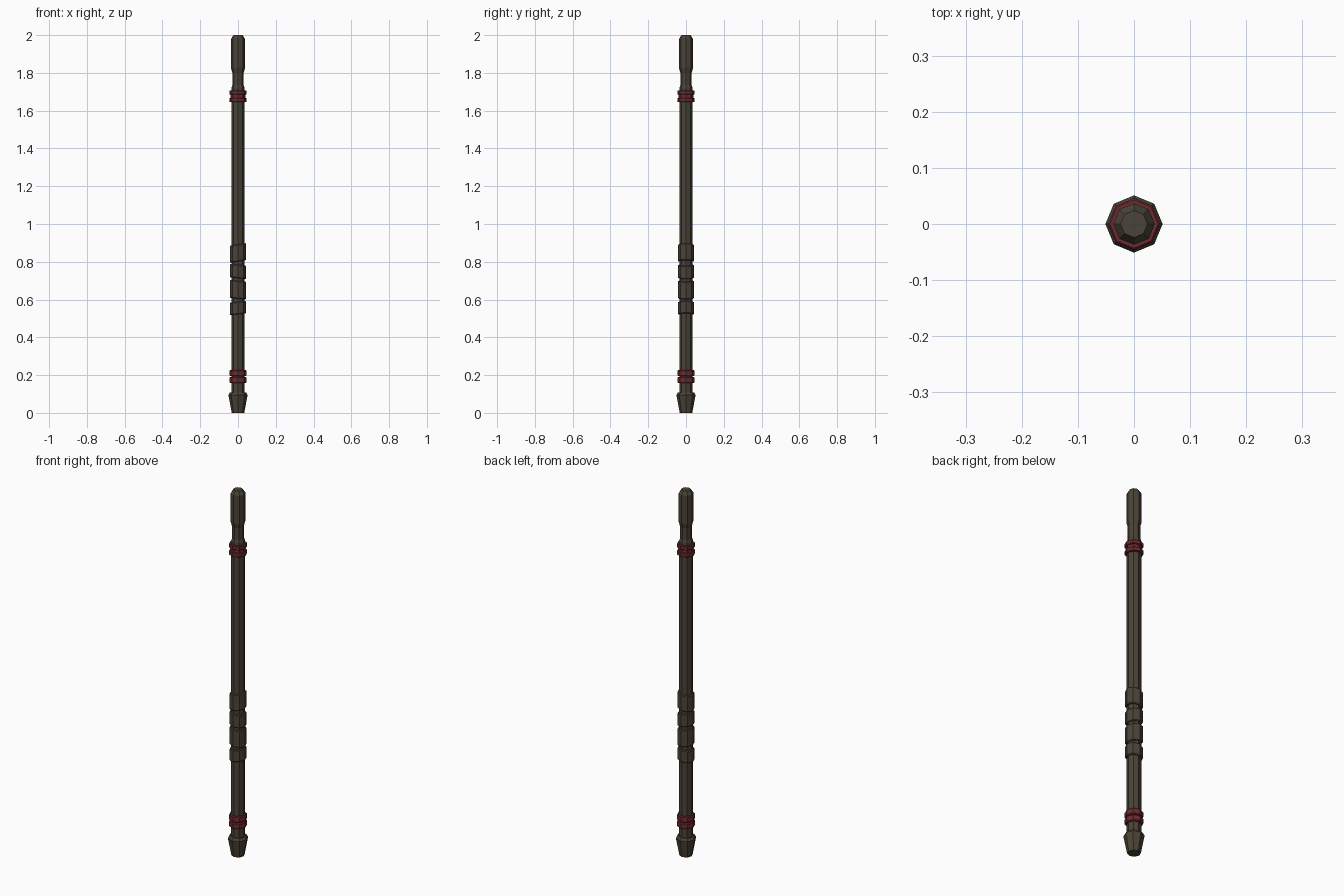
import bpy, bmesh, math

if "Cube" in bpy.data.objects:
    bpy.data.objects.remove(bpy.data.objects["Cube"])

def material(name, rgb):
    m = bpy.data.materials.new(name)
    m.diffuse_color = (*rgb, 1)
    m.use_nodes = True
    m.node_tree.nodes["Principled BSDF"].inputs["Base Color"].default_value = m.diffuse_color
    return m

wood = material("dark_wood", (0.069, 0.056, 0.038))
red = material("dark_red", (0.150, 0.024, 0.028))

def lathe(name, profile, mat, tilt=0.0):
    """Eight-sided closed solid from (radius, z) rings; tilt slants it along x."""
    bm = bmesh.new()
    rings = []
    for r, z in profile:
        ring = []
        for i in range(8):
            a = i * math.pi / 4
            x, y = r * math.cos(a), r * math.sin(a)
            ring.append(bm.verts.new((x, y, z + tilt * x)))
        rings.append(ring)
    for lo, hi in zip(rings, rings[1:]):
        for i in range(8):
            j = (i + 1) % 8
            bm.faces.new((lo[i], lo[j], hi[j], hi[i]))
    bm.faces.new(rings[0][::-1])
    bm.faces.new(rings[-1])
    me = bpy.data.meshes.new(name)
    bm.to_mesh(me)
    bm.free()
    me.materials.append(mat)
    ob = bpy.data.objects.new(name, me)
    bpy.context.collection.objects.link(ob)
    return ob

def band(name, z0, z1, r, mat, bevel, tilt=0.0):
    lathe(name, [(r - bevel, z0), (r, z0 + bevel), (r, z1 - bevel), (r - bevel, z1)], mat, tilt)

# Shaft with narrowed neck and rounded head
lathe("shaft", [(0.035, 0.08), (0.035, 1.72), (0.030, 1.735), (0.030, 1.80),
                (0.037, 1.825), (0.037, 1.98), (0.024, 2.0)], wood)

# Tapered foot
lathe("foot", [(0.033, 0.0), (0.051, 0.095), (0.043, 0.108)], wood)

# Slanted grip wraps
for i, (z0, z1, t) in enumerate([(0.522, 0.588, 0.12), (0.605, 0.699, -0.1),
                                 (0.713, 0.784, -0.12), (0.802, 0.892, 0.16)]):
    band(f"grip_wrap_{i + 1}", z0, z1, 0.043, wood, 0.004, t)

# Red rings near both ends
for i, (z0, z1) in enumerate([(0.158, 0.191), (0.194, 0.227)]):
    band(f"lower_ring_{i + 1}", z0, z1, 0.045, red, 0.004)
for i, (z0, z1) in enumerate([(1.646, 1.668), (1.685, 1.707)]):
    band(f"upper_ring_{i + 1}", z0, z1, 0.046, red, 0.003)
lathe("upper_ring_core", [(0.039, 1.66), (0.039, 1.69)], red)
